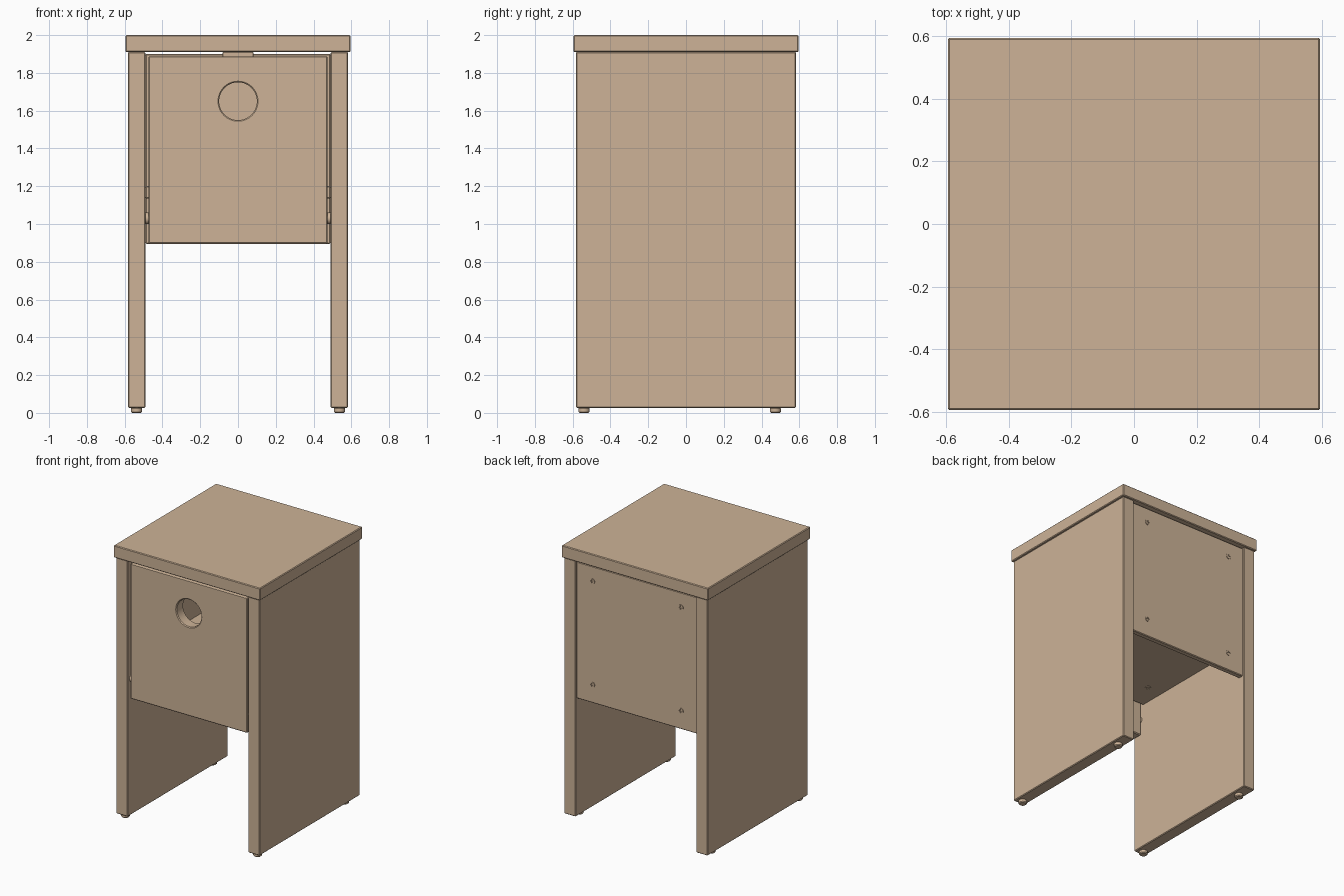
import bpy, math
from mathutils import Matrix

if "Cube" in bpy.data.objects:
    bpy.data.objects.remove(bpy.data.objects["Cube"])

wood = bpy.data.materials.new("light_wood")
wood.diffuse_color = (0.61, 0.45, 0.31, 1)
wood.use_nodes = True
wood.node_tree.nodes["Principled BSDF"].inputs["Base Color"].default_value = wood.diffuse_color


def finish(o, name, bevel=0.0, segments=1):
    o.name = name
    o.data.materials.append(wood)
    if bevel:
        m = o.modifiers.new("edge", 'BEVEL')
        m.width, m.segments = bevel, segments
        m.limit_method, m.angle_limit = 'ANGLE', math.radians(40)
    return o


def box(name, x, y, z, bevel=0.005):
    """Box from (min, max) ranges."""
    bpy.ops.mesh.primitive_cube_add(size=1)
    o = bpy.context.object
    d = [r[1] - r[0] for r in (x, y, z)]
    c = [(r[0] + r[1]) / 2 for r in (x, y, z)]
    o.data.transform(Matrix.Translation(c) @ Matrix.Diagonal((*d, 1)))
    return finish(o, name, bevel)


def cyl(name, r, depth, loc, rot=(0, 0, 0), bevel=0.0, sides=32):
    bpy.ops.mesh.primitive_cylinder_add(vertices=sides, radius=r, depth=depth,
                                        location=loc, rotation=rot)
    o = finish(bpy.context.object, name, bevel)
    bpy.ops.object.shade_smooth_by_angle(angle=math.radians(30))
    return o


def cut(target, cutter):
    m = target.modifiers.new("cut", 'BOOLEAN')
    m.operation, m.object, m.solver = 'DIFFERENCE', cutter, 'EXACT'
    bpy.context.view_layer.objects.active = target
    target.modifiers.move(len(target.modifiers) - 1, 0)
    bpy.ops.object.modifier_apply(modifier="cut")
    bpy.data.objects.remove(cutter)


def screw(name, loc, rot):
    """Flat screw head with a cross slot, facing local +z."""
    head = cyl(name, 0.02, 0.012, (0, 0, 0), sides=24)
    for a, b in ((0.013, 0.003), (0.003, 0.013)):
        cut(head, box("slot", (-a, a), (-b, b), (-0.001, 0.02), 0))
    head.location, head.rotation_euler = loc, rot


# top slab and the two side panels with feet
box("top", (-0.595, 0.595), (-0.595, 0.595), (1.91, 2.0))
for s, side in ((-1, "left"), (1, "right")):
    box(side + "_panel", sorted((s * 0.49, s * 0.583)), (-0.583, 0.583), (0.027, 1.91))
    for y, end in ((-0.54, "front"), (0.473, "back")):
        cyl(f"{end}_{side}_foot", 0.029, 0.03, (s * 0.537, y, 0.015), bevel=0.006)
    # pivot of the front flap
    cyl(side + "_pivot", 0.03, 0.03, (s * 0.475, -0.53, 1.03), (0, math.pi / 2, 0))

# front flap with a round finger hole
door = box("front_flap", (-0.475, 0.475), (-0.572, -0.49), (0.895, 1.888), 0.006)
cut(door, cyl("hole", 0.1, 0.4, (0, -0.53, 1.65), (math.pi / 2, 0, 0), sides=64))

# back panel, shelf and the catch above the flap
box("back_panel", (-0.49, 0.49), (0.532, 0.573), (0.895, 1.90))
box("shelf", (-0.49, 0.49), (-0.485, 0.532), (1.135, 1.2))
box("catch", (-0.082, 0.082), (-0.485, -0.41), (1.86, 1.91), 0.003)

# screws in the back panel and under the shelf
for x in (-0.36, 0.36):
    for z in (1.03, 1.79):
        screw("back_screw", (x, 0.571, z), (-math.pi / 2, 0, 0))
    for y in (-0.28, 0.32):
        screw("shelf_screw", (x, y, 1.137), (math.pi, 0, 0))
